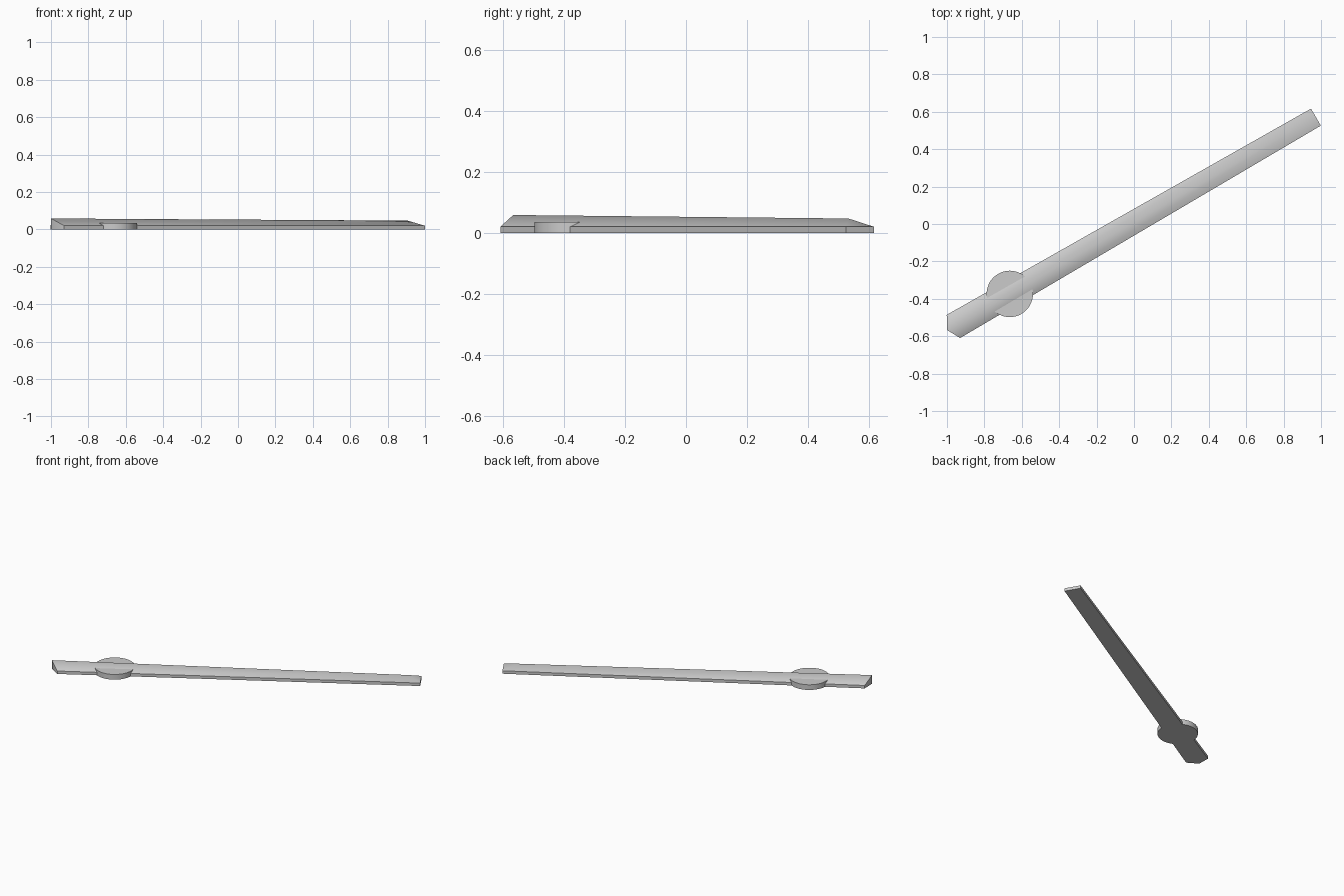
import bpy, bmesh, math
from mathutils import Matrix

if "Cube" in bpy.data.objects:
    bpy.data.objects.remove(bpy.data.objects["Cube"])

# Local frame: u runs along the hand, v across it, turned 30 degrees in plan
TURN = Matrix.Rotation(math.radians(30), 4, 'Z')
AXIS_V = 0.0085
EDGE_Z = 0.02


def finish(bm, name, angle):
    bmesh.ops.recalc_face_normals(bm, faces=bm.faces)
    bm.transform(TURN @ Matrix.Translation((0, AXIS_V, 0)))
    mesh = bpy.data.meshes.new(name)
    bm.to_mesh(mesh)
    bm.free()
    obj = bpy.data.objects.new(name, mesh)
    bpy.context.collection.objects.link(obj)
    bpy.ops.object.select_all(action='DESELECT')
    obj.select_set(True)
    bpy.context.view_layer.objects.active = obj
    bpy.ops.object.shade_smooth_by_angle(angle=math.radians(angle))
    return obj


# Tapered hand: ridged top, blunt pointed tail, sloped square tip
bm = bmesh.new()
outline = [(-1.11, -0.0715), (1.128, -0.0525), (1.128, 0.0525),
           (-1.11, 0.0715), (-1.149, 0)]
low = [bm.verts.new((u, v, 0)) for u, v in outline]
high = [bm.verts.new((u, v, EDGE_Z)) for u, v in outline[:4]]
tail = bm.verts.new((-1.149, 0, 0.0585))
tip = bm.verts.new((1.052, 0, 0.047))
bm.faces.new(low)
for i in range(3):
    bm.faces.new((low[i], low[i + 1], high[i + 1], high[i]))
bm.faces.new((low[3], low[4], tail, high[3]))
bm.faces.new((low[4], low[0], high[0], tail))
bm.faces.new((high[0], high[1], tip, tail))
bm.faces.new((high[1], high[2], tip))
bm.faces.new((high[2], high[3], tail, tip))
finish(bm, "hand_bar", 59)

# Flat round hub under the ridge
bm = bmesh.new()
bmesh.ops.create_cone(bm, cap_ends=True, segments=48, radius1=0.124,
                      radius2=0.124, depth=0.035,
                      matrix=Matrix.Translation((-0.762, 0, 0.0175)))
finish(bm, "pivot_hub", 30)
